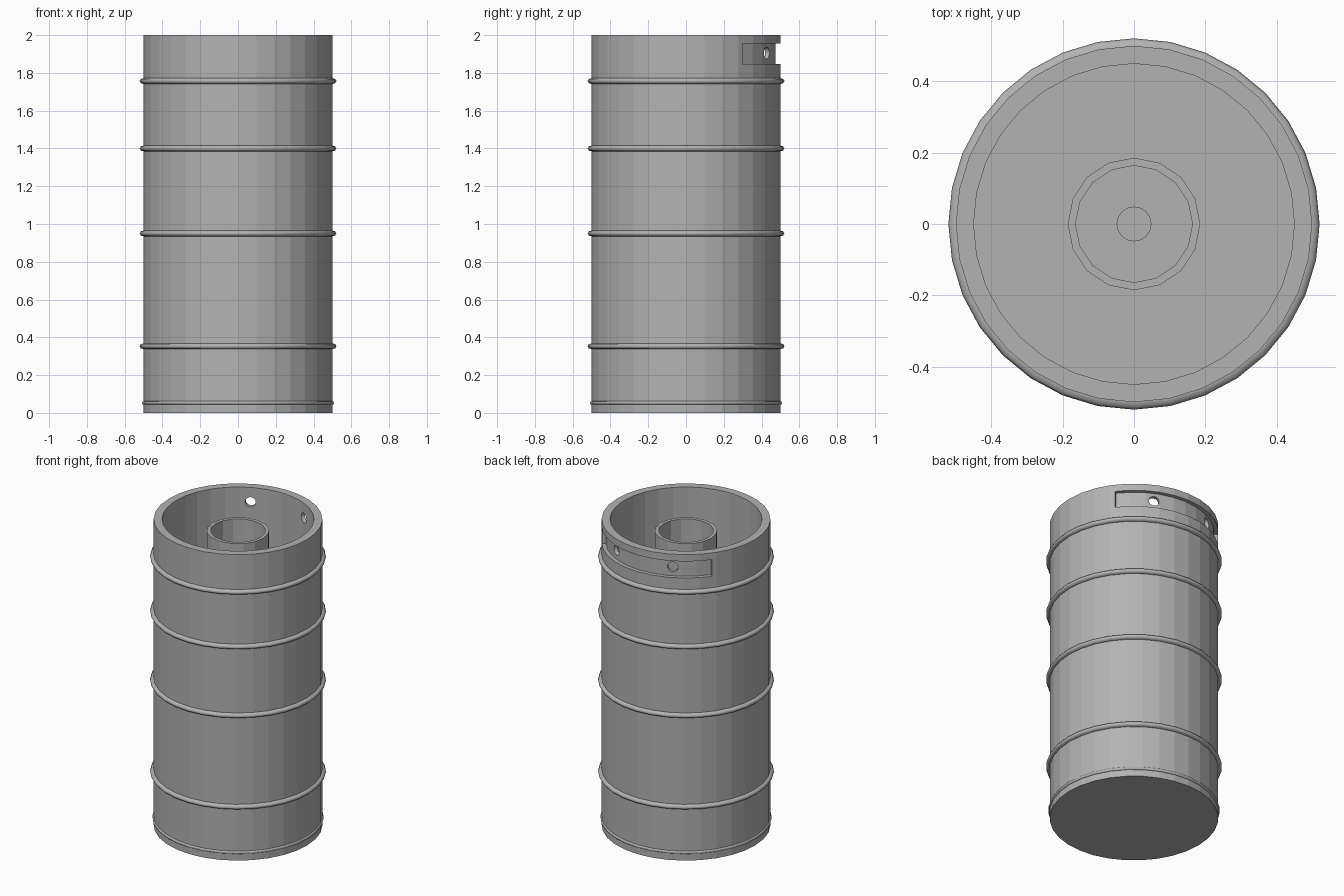
import bpy, bmesh, math
from mathutils import Matrix, Vector

if "Cube" in bpy.data.objects:
    bpy.data.objects.remove(bpy.data.objects["Cube"])

steel = bpy.data.materials.new("steel grey")
steel.diffuse_color = (0.45, 0.45, 0.45, 1)
steel.use_nodes = True
steel.node_tree.nodes["Principled BSDF"].inputs["Base Color"].default_value = steel.diffuse_color


def finish(name, bm):
    bmesh.ops.remove_doubles(bm, verts=bm.verts, dist=1e-5)
    bmesh.ops.recalc_face_normals(bm, faces=bm.faces)
    me = bpy.data.meshes.new(name)
    bm.to_mesh(me)
    bm.free()
    me.materials.append(steel)
    ob = bpy.data.objects.new(name, me)
    bpy.context.collection.objects.link(ob)
    return ob


def lathe(name, profile, sides, closed=False, start=0.0, sweep=math.tau):
    """Spin an (r, z) profile round z; a partial sweep of a closed profile is capped."""
    bm = bmesh.new()
    full = abs(sweep - math.tau) < 1e-6
    rows = []
    for i in range(sides if full else sides + 1):
        a = start + sweep * i / sides
        rows.append([bm.verts.new((r * math.cos(a), r * math.sin(a), z)) for r, z in profile])
    n = len(profile)
    for i in range(sides):
        p, q = rows[i], rows[(i + 1) % len(rows)]
        for j in range(n if closed else n - 1):
            k = (j + 1) % n
            if profile[j][0] == 0:
                bm.faces.new((p[j], q[k], p[k]))
            elif profile[k][0] == 0:
                bm.faces.new((p[j], q[j], p[k]))
            else:
                bm.faces.new((p[j], q[j], q[k], p[k]))
    if not full:
        bm.faces.new(rows[0])
        bm.faces.new(rows[-1])
    return finish(name, bm)


def cut(target, cutter):
    m = target.modifiers.new(cutter.name, 'BOOLEAN')
    m.operation = 'DIFFERENCE'
    m.solver = 'EXACT'
    m.object = cutter
    cutter.hide_render = True
    cutter.hide_set(True)


# barrel with a deep well in the top
FLOOR = 1.55
body = lathe("barrel", [(0, 0), (0.5, 0), (0.5, 2), (0.45, 2), (0.45, FLOOR), (0, FLOOR)], 32)

# shallow grip slot round the back of the top collar
half = math.radians(53)
slot = lathe("grip_slot_cutter", [(0.475, 1.847), (0.6, 1.847), (0.6, 1.955), (0.475, 1.955)],
             10, True, math.pi / 2 - half, 2 * half)
cut(body, slot)

# two round holes through the slot
for side, sign in (("left", 1), ("right", -1)):
    a = math.pi / 2 + sign * math.radians(25.5)
    d = Vector((math.cos(a), math.sin(a), 0))
    bm = bmesh.new()
    mat = Matrix.Translation(d * 0.47 + Vector((0, 0, 1.905))) @ d.to_track_quat('Z', 'Y').to_matrix().to_4x4()
    bmesh.ops.create_cone(bm, cap_ends=True, segments=16, radius1=0.032, radius2=0.032,
                          depth=0.2, matrix=mat)
    cut(body, finish(side + "_hole_cutter", bm))

# rolling hoops, the lowest one slimmer
for i, (z, out, h) in enumerate([(1.757, 0.021, 0.015), (1.4, 0.021, 0.015), (0.95, 0.021, 0.015),
                                 (0.353, 0.021, 0.015), (0.053, 0.008, 0.009)]):
    hoop = lathe(f"hoop_{i + 1}", [(0.49, z - h), (0.5, z - h), (0.5 + out * 0.7, z - h * 0.75),
                                   (0.5 + out, z), (0.5 + out * 0.7, z + h * 0.75),
                                   (0.5, z + h), (0.49, z + h)], 32, True)
    hoop.data.shade_smooth()

# filling neck and the valve inside it
lathe("neck", [(0.186, FLOOR - 0.01), (0.186, 1.925), (0.164, 1.925), (0.164, FLOOR - 0.01)], 16, True)
lathe("valve", [(0, FLOOR - 0.01), (0.049, FLOOR - 0.01), (0.049, 1.7), (0, 1.7)], 16)
